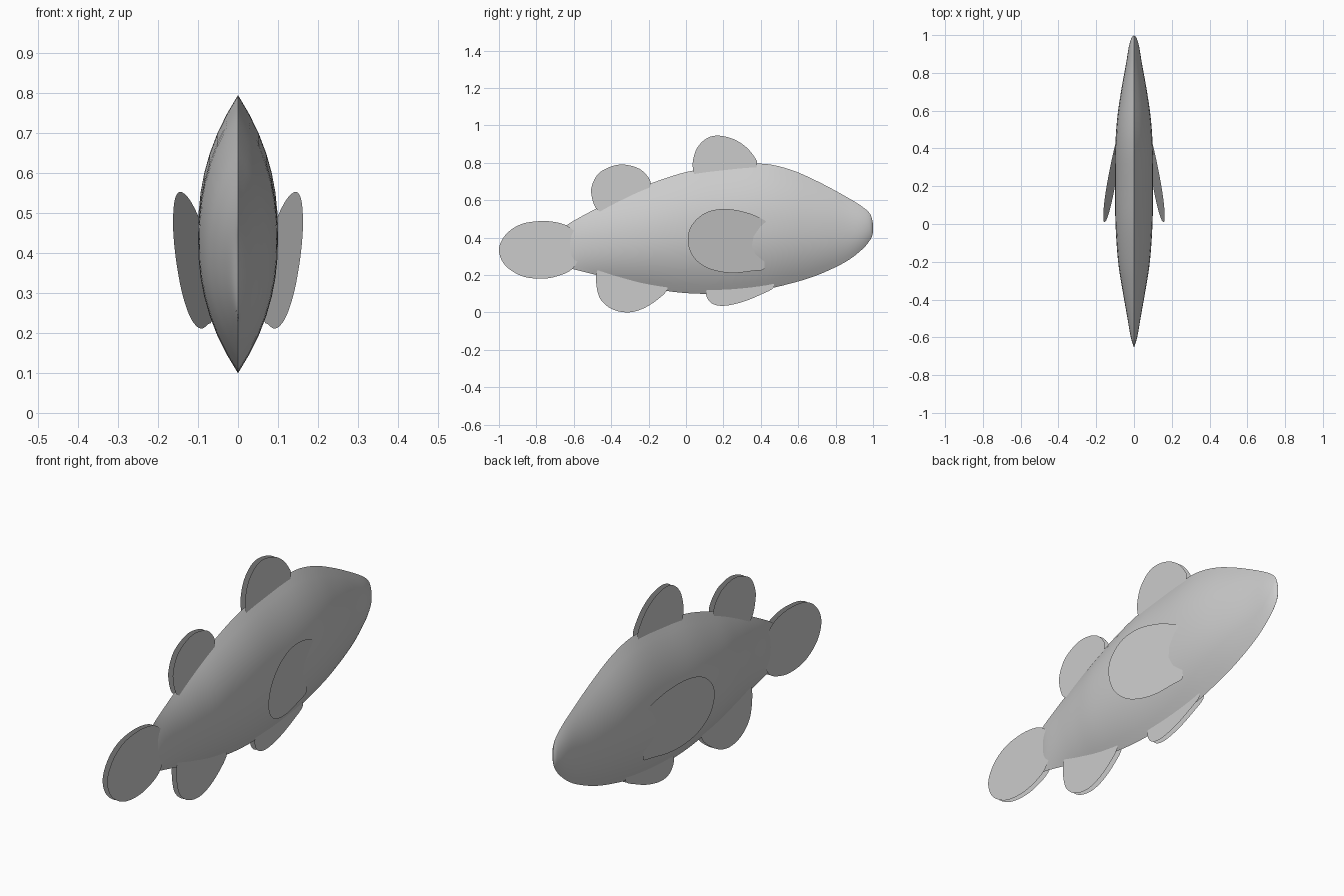
import bpy, bmesh
from mathutils import Vector

grey = bpy.data.materials.new("light grey")
grey.diffuse_color = (0.6, 0.6, 0.6, 1)


def spline(points, steps=6):
    """Smooth open path through the points (Catmull-Rom)."""
    p = [Vector(q) for q in points]
    p = [p[0] * 2 - p[1]] + p + [p[-1] * 2 - p[-2]]
    out = []
    for i in range(1, len(p) - 2):
        a, b, c, d = p[i - 1:i + 3]
        for k in range(steps):
            t = k / steps
            out.append(0.5 * (2 * b + (c - a) * t + (2 * a - 5 * b + 4 * c - d) * t ** 2
                              + (3 * b - a - 3 * c + d) * t ** 3))
    return out + [p[-2]]


def finish(name, bm):
    mesh = bpy.data.meshes.new(name)
    bm.to_mesh(mesh)
    bm.free()
    mesh.materials.append(grey)
    obj = bpy.data.objects.new(name, mesh)
    bpy.context.collection.objects.link(obj)
    return obj


# Body: lens-shaped sections along y (y, bottom, top, half width)
stations = [(-0.655, 0.24, 0.455, 0), (-0.6, 0.23, 0.49, 0.017), (-0.48, 0.2, 0.555, 0.038),
            (-0.35, 0.165, 0.62, 0.061), (-0.2, 0.13, 0.685, 0.084), (0, 0.103, 0.75, 0.098),
            (0.2, 0.101, 0.78, 0.1), (0.4, 0.12, 0.795, 0.099), (0.55, 0.152, 0.766, 0.09),
            (0.7, 0.198, 0.702, 0.069), (0.85, 0.268, 0.622, 0.042), (0.94, 0.335, 0.567, 0.027),
            (0.985, 0.388, 0.525, 0.013), (1.0, 0.425, 0.475, 0)]
HALF = 14
bm = bmesh.new()
rings = []
for y, lo, hi, w in spline([Vector(s) for s in stations], 5):
    mid, h, ring = (lo + hi) / 2, (hi - lo) / 2, []
    for side in (1, -1):
        for k in range(HALF):
            t = side * (2 * k / HALF - 1)
            ring.append(bm.verts.new((side * max(w, 0) * (1 - abs(t) ** 2.2), y, mid + h * t)))
    rings.append(ring)
for a, b in zip(rings, rings[1:]):
    for k in range(2 * HALF):
        j = (k + 1) % (2 * HALF)
        bm.faces.new((a[k], a[j], b[j], b[k]))
bmesh.ops.remove_doubles(bm, verts=bm.verts, dist=0.0002)
bmesh.ops.recalc_face_normals(bm, faces=bm.faces)
body = finish("body", bm)
bpy.context.view_layer.objects.active = body
body.select_set(True)
bpy.ops.object.shade_smooth_by_angle(angle=0.7)


def fin(name, outline, place):
    """Flat fin sheets mirrored left and right; place gives x from (y, z)."""
    path = spline(outline)
    bm = bmesh.new()
    for side in (1, -1):
        face = bm.faces.new([bm.verts.new((side * place(y, z), y, z)) for y, z in path])
        face.normal_update()
        if face.normal.x * side < 0:
            face.normal_flip()
    finish(name, bm)


def upright(y, z):
    return 0.012


# Upright fins, each a pair of close parallel sheets rooted in the body
fin("front_dorsal_fin", [(0.06, 0.7), (0.04, 0.75), (0.037, 0.81), (0.06, 0.88), (0.11, 0.93),
                         (0.17, 0.945), (0.25, 0.928), (0.32, 0.885), (0.37, 0.825),
                         (0.38, 0.79), (0.36, 0.72)], upright)
fin("rear_dorsal_fin", [(-0.44, 0.53), (-0.48, 0.555), (-0.502, 0.61), (-0.505, 0.67),
                        (-0.47, 0.74), (-0.4, 0.78), (-0.33, 0.79), (-0.25, 0.768),
                        (-0.2, 0.72), (-0.19, 0.68), (-0.21, 0.62)], upright)
fin("anal_fin", [(-0.46, 0.25), (-0.48, 0.2), (-0.475, 0.12), (-0.45, 0.06), (-0.39, 0.015),
                 (-0.31, 0), (-0.23, 0.02), (-0.15, 0.07), (-0.1, 0.125), (-0.12, 0.19)], upright)
fin("pelvic_fin", [(0.13, 0.16), (0.107, 0.1), (0.135, 0.05), (0.2, 0.035), (0.3, 0.055),
                   (0.4, 0.095), (0.47, 0.135), (0.45, 0.19)], upright)
fin("tail_fin", [(-0.59, 0.43), (-0.64, 0.465), (-0.7, 0.483), (-0.78, 0.488), (-0.88, 0.472),
                 (-0.96, 0.42), (-1, 0.34), (-0.97, 0.255), (-0.88, 0.195), (-0.77, 0.18),
                 (-0.68, 0.196), (-0.61, 0.23), (-0.57, 0.29)], upright)

# Side fins lean away from the body towards the tail
fin("side_fins", [(0.425, 0.47), (0.42, 0.492), (0.32, 0.535), (0.2, 0.553), (0.1, 0.53),
                  (0.03, 0.465), (0.01, 0.39), (0.03, 0.31), (0.09, 0.25), (0.17, 0.22),
                  (0.26, 0.211), (0.36, 0.222), (0.415, 0.23), (0.42, 0.27)],
    lambda y, z: 0.107 - 0.17 * y + 0.13 * z)
